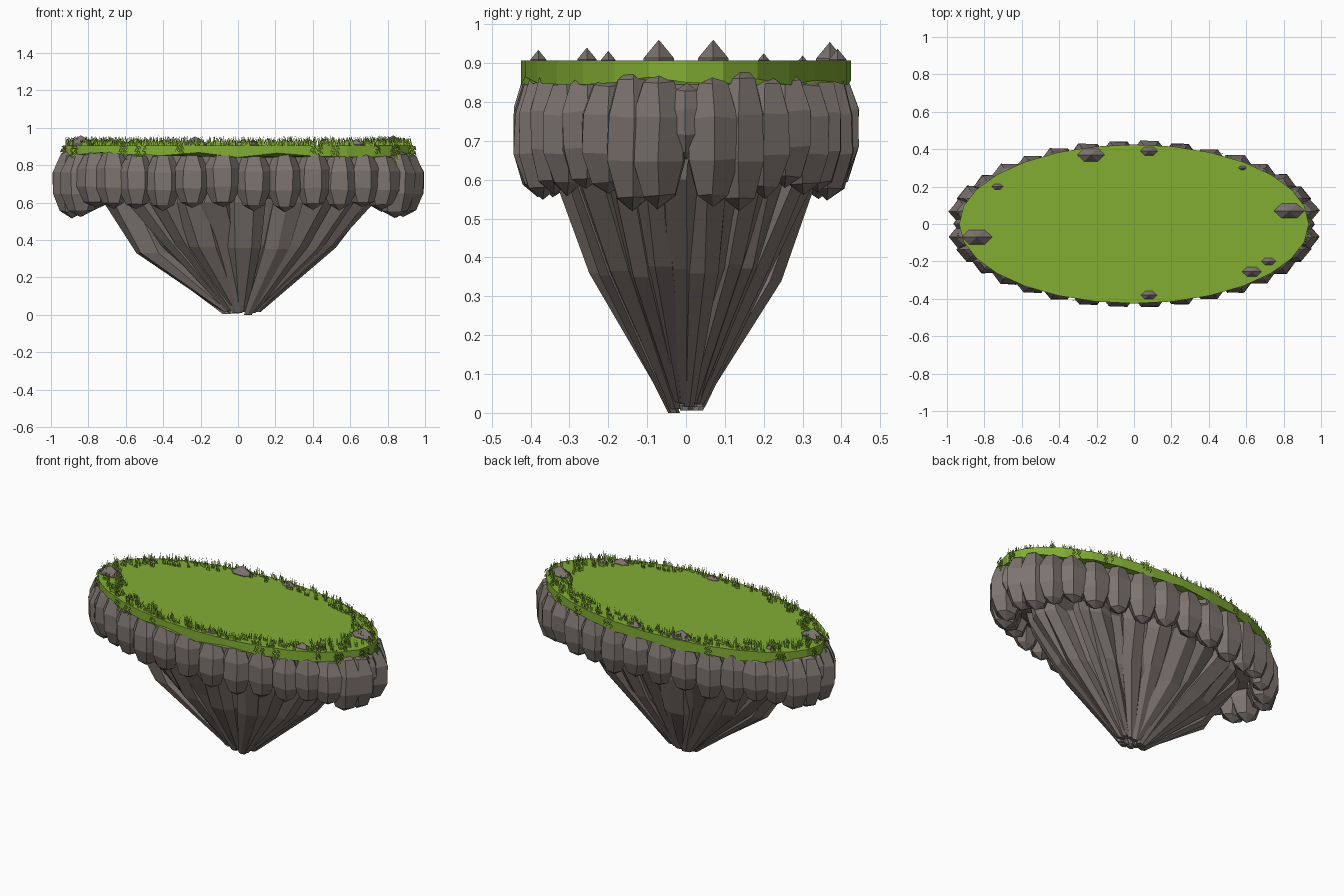
import bpy, bmesh, math, random
from mathutils import Vector, Matrix

random.seed(7)
rnd = random.uniform
TAU = math.tau

if "Cube" in bpy.data.objects:
    bpy.data.objects.remove(bpy.data.objects["Cube"], do_unlink=True)


def material(name, color):
    m = bpy.data.materials.new(name)
    m.use_nodes = True
    m.diffuse_color = (*color, 1)
    m.node_tree.nodes["Principled BSDF"].inputs["Base Color"].default_value = (*color, 1)
    return m


rock = material("grey rock", (0.2, 0.172, 0.158))
turf = material("turf green", (0.225, 0.42, 0.034))
leaf = material("leaf green", (0.235, 0.435, 0.034))


def finish(name, bm, mat):
    mesh = bpy.data.meshes.new(name)
    bm.to_mesh(mesh)
    bm.free()
    mesh.materials.append(mat)
    ob = bpy.data.objects.new(name, mesh)
    bpy.context.collection.objects.link(ob)


def loft(bm, rings):
    """Skin a stack of equal-length point rings and cap both ends."""
    loops = [[bm.verts.new(p) for p in ring] for ring in rings]
    n = len(loops[0])
    faces = [bm.faces.new(loops[0]), bm.faces.new(loops[-1])]
    for a, b in zip(loops, loops[1:]):
        for i in range(n):
            j = (i + 1) % n
            faces.append(bm.faces.new((a[i], a[j], b[j], b[i])))
    bmesh.ops.recalc_face_normals(bm, faces=faces)


def oval(n, rx, ry, z, cx=0, cy=0, turn=0, wave=0):
    return [(cx + rx * math.cos(turn + TAU * i / n),
             cy + ry * math.sin(turn + TAU * i / n),
             z + rnd(-wave, wave)) for i in range(n)]


def boulder(bm, centre, size, rings, wobble=0.0):
    """Six-sided faceted stone: pointed top and bottom, flat towards the front."""
    matrix = (Matrix.Translation(centre) @ Matrix.Diagonal((*size, 1))
              @ Matrix.Rotation(math.pi / 2, 4, "Z"))
    made = bmesh.ops.create_uvsphere(bm, u_segments=6, v_segments=rings, radius=1, matrix=matrix)
    for v in made["verts"]:
        v.co += Vector([rnd(-wobble, wobble) for _ in range(3)])


# Turf slab with an uneven lower edge
bm = bmesh.new()
loft(bm, [oval(28, 0.935, 0.425, 0.855, wave=0.014),
          oval(28, 0.935, 0.425, 0.907)])
finish("turf_slab", bm, turf)

# Ring of boulders under the turf
bm = bmesh.new()
COUNT = 34
for i in range(COUNT):
    a = TAU * i / COUNT
    c, s = math.cos(a), math.sin(a)
    k = rnd(0.93, 1.05)
    height, z = rnd(0.15, 0.172), rnd(0.715, 0.735)
    if i % (COUNT // 2) == 0:            # small stone at each end
        k, height, z = 0.7, 0.1, 0.75
    elif abs(c) > 0.9:                   # heavy stones beside it
        k, height, z = 1.12, rnd(0.17, 0.19), 0.705
    boulder(bm, (0.9 * c, 0.38 * s, z),
            (0.1 * k, 0.078 * min(k, 1), height), 5, 0.004)
finish("boulder_ring", bm, rock)

# Solid core that closes the underside
bm = bmesh.new()
loft(bm, [oval(24, 0.08, 0.03, 0.07), oval(24, 0.45, 0.21, 0.37),
          oval(24, 0.64, 0.29, 0.62), oval(24, 0.86, 0.38, 0.7),
          oval(24, 0.86, 0.38, 0.86)])
finish("rock_core", bm, rock)

# Long shards converging on the lower point
bm = bmesh.new()
SHARDS = 22
for i in range(SHARDS):
    a = TAU * (i + rnd(-0.3, 0.3)) / SHARDS
    c, s = math.cos(a), math.sin(a)
    k = rnd(0.8, 1.2)
    low = 0 if i == 18 else rnd(0.005, 0.03)
    reach = rnd(0.94, 1.04)
    section = ((low, 0.018 + 0.08 * c, 0.034 * s, 0.024, 0.015),
               (rnd(0.33, 0.41), 0.45 * reach * c, 0.2 * reach * s, 0.085 * k, 0.045 * k),
               (0.6, 0.62 * c, 0.285 * s, 0.1 * k, 0.055 * k),
               (0.74, 0.68 * c, 0.31 * s, 0.08, 0.05))
    turn = rnd(0, 1)
    loft(bm, [oval(6, rx, ry, z, x, y, turn + rnd(-0.35, 0.35)) for z, x, y, rx, ry in section])
finish("lower_shards", bm, rock)

# Stones breaking through the turf: x, y, half width
bm = bmesh.new()
for x, y, w in ((0.83, 0.07, 0.095), (-0.84, -0.07, 0.095), (-0.23, 0.37, 0.085),
                (0.08, 0.39, 0.055), (0.08, -0.38, 0.05), (0.63, -0.255, 0.06),
                (0.72, -0.2, 0.045), (-0.73, 0.2, 0.035), (0.58, 0.3, 0.025)):
    boulder(bm, (x, y, 0.905 - 0.42 * w), (w, w * 0.55, w), 3)
finish("turf_stones", bm, rock)


def blade(bm, root, tip, width):
    """Thin triangular leaf standing in the x-z plane."""
    side = Vector((width, 0, 0))
    bm.faces.new([bm.verts.new(p) for p in (root - side, root + side, tip)])


# Grass tufts along the rim
bm = bmesh.new()
TUFTS = 300
for i in range(TUFTS):
    a = TAU * (i + rnd(-0.5, 0.5)) / TUFTS
    r = 0.985 - 0.17 * rnd(0, 1) ** 1.5
    base = Vector((0.935 * r * math.cos(a), 0.425 * r * math.sin(a), 0.904))
    for j in range(5):
        root = base + Vector((rnd(-0.012, 0.012), 0, 0))
        blade(bm, root, root + Vector((rnd(-0.016, 0.016), 0, rnd(0.025, 0.056))), 0.004)
finish("grass_tufts", bm, leaf)

# Trailing vines: angle in degrees, length; negative width turns leaves to the front
bm = bmesh.new()
for degrees, length in ((-6, 0.14), (-11, 0.1), (6, 0.09), (-27, 0.09), (-39, 0.04),
                        (-64, 0.06), (-56, 0.07), (44, 0.06), (58, 0.08), (-110, 0.05),
                        (-123, 0.07), (-130, 0.08), (-159, 0.08), (172, 0.13),
                        (188, 0.09), (150, 0.08), (118, 0.07), (75, 0.05)):
    for strand in range(4):
        a = math.radians(degrees + rnd(-2.2, 2.2))
        x, y = 0.945 * math.cos(a), 0.434 * math.sin(a)
        drop = length * rnd(0.5, 1)
        steps = max(3, int(drop / 0.012))
        for j in range(steps):
            p = Vector((x, y, 0.903 - drop * j / steps))
            lean = 0.013 * (-1) ** j
            blade(bm, p, p + Vector((lean, 0.15 * lean, -0.022)), -0.005)
finish("trailing_vines", bm, leaf)
